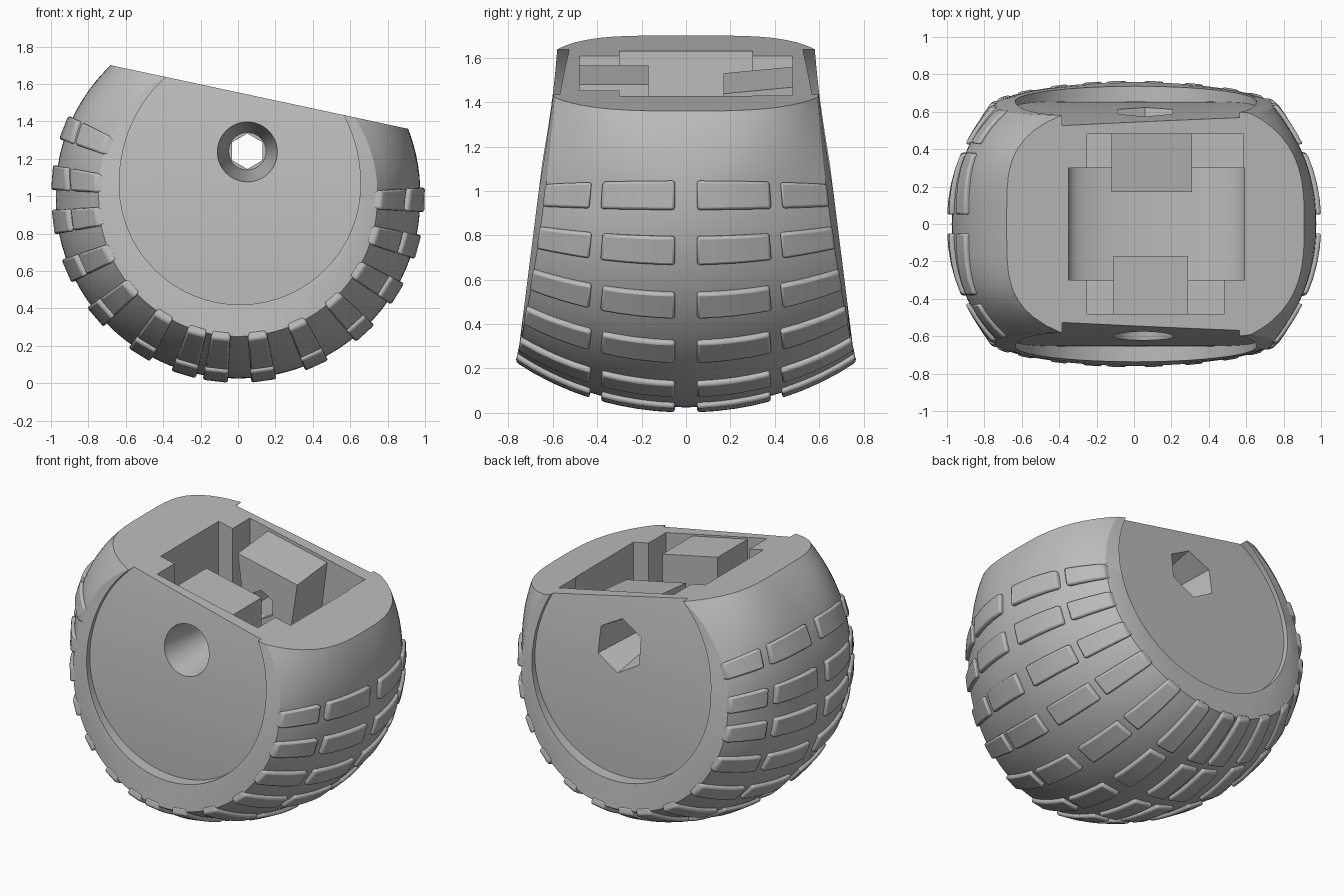
import bpy, bmesh, math
from mathutils import Vector

old = bpy.data.objects.get("Cube")
if old:
    bpy.data.objects.remove(old, do_unlink=True)

grey = bpy.data.materials.new("plain_grey")
grey.use_nodes = True
grey.diffuse_color = (0.5, 0.5, 0.5, 1)
grey.node_tree.nodes["Principled BSDF"].inputs["Base Color"].default_value = (0.5, 0.5, 0.5, 1)

CENTRE_Z = 0.98
STRETCH = 1.02


def half_width(z):
    """Half width at the shoulder, flaring towards the ground."""
    t = 1.64 - z
    return 0.58 + 0.045 * t + 0.06 * t * t


def side_plane(z):
    """Leaning flat plane of each side, just inside the shoulder."""
    return 0.758 - 0.126 * (z - 0.25)


def recess_floor(z):
    return 0.655 - 0.125 * (max(0.0, z - 0.42) / 1.2) ** 2.2


def top_cut(x):
    return 1.7 - 0.214 * (x + 0.68)


def surface(angle, u, lift=0.0):
    """Point on the crowned tyre, squarer towards the top; u runs from -1 to 1."""
    rise = max(0.0, math.sin(angle))
    r = 0.955 + 0.037 * rise - 0.225 * abs(u) ** (2 + 3 * rise) + lift
    z = CENTRE_Z + r * math.sin(angle)
    return Vector((STRETCH * r * math.cos(angle), u * half_width(z), z))


def finish(bm, name):
    bmesh.ops.recalc_face_normals(bm, faces=bm.faces)
    mesh = bpy.data.meshes.new(name)
    bm.to_mesh(mesh)
    bm.free()
    mesh.materials.append(grey)
    obj = bpy.data.objects.new(name, mesh)
    bpy.context.collection.objects.link(obj)
    return obj


def loft(bm, sections):
    """Closed skin through a list of equal rings, with end caps."""
    rings = [[bm.verts.new(p) for p in s] for s in sections]
    n = len(rings[0])
    for a, b in zip(rings, rings[1:]):
        for i in range(n):
            j = (i + 1) % n
            bm.faces.new((a[i], a[j], b[j], b[i]))
    bm.faces.new(rings[0])
    bm.faces.new(rings[-1])


def solid(name, *sections):
    bm = bmesh.new()
    loft(bm, sections)
    return finish(bm, name)


def ring(x, z, r, n, y):
    """Polygon facing the y axis."""
    angles = [math.tau * i / n + math.pi / 2 for i in range(n)]
    return [(x + r * math.cos(a), y, z + r * math.sin(a)) for a in angles]


def activate(obj):
    bpy.ops.object.select_all(action='DESELECT')
    obj.select_set(True)
    bpy.context.view_layer.objects.active = obj


def carve(obj, cutters):
    activate(obj)
    for c in cutters:
        mod = obj.modifiers.new("carve", 'BOOLEAN')
        mod.operation = 'DIFFERENCE'
        mod.solver = 'EXACT'
        mod.object = c
        bpy.ops.object.modifier_apply(modifier=mod.name)


def smooth(obj, degrees):
    activate(obj)
    bpy.ops.object.shade_smooth_by_angle(angle=math.radians(degrees))


# Crowned body with a flat side inside each shoulder, sliced by the sloping top
STEPS, ACROSS = 96, 28
skin = [[surface(math.tau * i / STEPS, 2 * k / ACROSS - 1) for i in range(STEPS)]
        for k in range(ACROSS + 1)]


def flat_side(s):
    spin = [math.tau * i / STEPS for i in range(STEPS)]
    pts = [(0.65 * math.cos(a), CENTRE_Z + 0.64 * math.sin(a)) for a in spin]
    return [(x, s * side_plane(z), z) for x, z in pts]


bm = bmesh.new()
loft(bm, [flat_side(-1)] + skin + [flat_side(1)])
cut = bmesh.ops.bisect_plane(bm, geom=bm.verts[:] + bm.edges[:] + bm.faces[:],
                             plane_co=(0, 0, top_cut(0)), plane_no=(0.214, 0, 1),
                             clear_outer=True)
rim = [e for e in cut["geom_cut"] if isinstance(e, bmesh.types.BMEdge)]
bmesh.ops.holes_fill(bm, edges=rim, sides=0)
body = finish(bm, "tyre_body")


# Round recess with a gently curved floor in each side
def recess_slice(s, t):
    w = 0.645 * math.sin(t)
    up = 0.645 * math.cos(t)
    z = 1.065 + up * (1.12 if up > 0 else 1)
    floor = s * recess_floor(z)
    return [(0.01 - w, floor, z), (0.01 + w, floor, z), (0.01 + w, s, z), (0.01 - w, s, z)]


cutters = [solid("recess_cutter", *[recess_slice(s, math.pi * (k + 0.1) / 48.2)
                                    for k in range(49)]) for s in (-1, 1)]

# Round-bottomed central pocket, with a squarer bay towards each side
arc = [(0.12 + 0.47 * math.cos(a), 0.9 + 0.14 * math.sin(a))
       for a in [math.pi * (1 + i / 32) for i in range(33)]]
outline = [(-0.35, 1.9)] + arc + [(0.59, 1.9)]
cutters.append(solid("pocket_cutter", *[[(x, y, z) for x, z in outline] for y in (-0.3, 0.3)]))
for s, right in ((-1, 0.48), (1, 0.585)):
    bay = [(-0.25, 0.95), (right, 0.95), (right, 1.9), (-0.25, 1.9)]
    cutters.append(solid("bay_cutter", *[[(x, s * y, z) for x, z in bay] for y in (0.28, 0.48)]))

# Axle bore: hexagonal through-hole, round tapered mouth in front, hexagonal one behind
bore = [solid("bore_cutter", ring(0.05, 1.24, 0.095, 6, -1), ring(0.05, 1.24, 0.095, 6, 1)),
        solid("front_mouth_cutter", ring(0.05, 1.24, 0.17, 40, -0.66),
              ring(0.05, 1.24, 0.1, 40, -0.22)),
        solid("back_mouth_cutter", ring(0.06, 1.24, 0.18, 6, 0.66),
              ring(0.05, 1.24, 0.1, 6, 0.22))]
carve(body, cutters + bore)
smooth(body, 25)


# Axle blocks hanging on the inner walls
def axle_block(name, s, x0, x1, inner_drop, wall_drop, taper):
    def section(y, low, drop):
        return [(x0 + taper, s * y, low), (x1 - taper, s * y, low),
                (x1, s * y, top_cut(x1) - drop), (x0, s * y, top_cut(x0) - drop)]
    block = solid(name, section(0.17, 1.05, inner_drop), section(0.49, 1.0, wall_drop))
    carve(block, bore)


axle_block("front_axle_block", -1, -0.11, 0.29, 0.012, 0.012, 0.0)
axle_block("back_axle_block", 1, -0.12, 0.31, 0.05, 0.02, 0.06)
for c in cutters + bore:
    bpy.data.objects.remove(c, do_unlink=True)


# Tread lugs: four per row, following the crown
def u_at(angle, y):
    u = y / 0.7
    for _ in range(6):
        u = y / half_width(surface(angle, u).z)
    return u


bm = bmesh.new()
rows = [157, 173, 187, 203, 220, 238, 253, 263, 278, 295, 313, 329, 345, 360]
for row in rows:
    mid = math.radians(row)
    half = math.radians(3.9)
    spans = ((u_at(mid, 0.05), u_at(mid, 0.38)), (u_at(mid, 0.43), 1.006))
    for s in (-1, 1):
        for start, end in spans:
            sections = []
            for k in range(5):
                u = s * (start + (end - start) * k / 4)
                sections.append([surface(mid - half, u, -0.02), surface(mid + half, u, -0.02),
                                 surface(mid + half, u, 0.026), surface(mid - half, u, 0.026)])
            loft(bm, sections)
lugs = finish(bm, "tread_lugs")
bevel = lugs.modifiers.new("soft_edges", 'BEVEL')
bevel.width = 0.012
bevel.segments = 2
bevel.limit_method = 'ANGLE'
bevel.angle_limit = math.radians(40)
smooth(lugs, 35)
